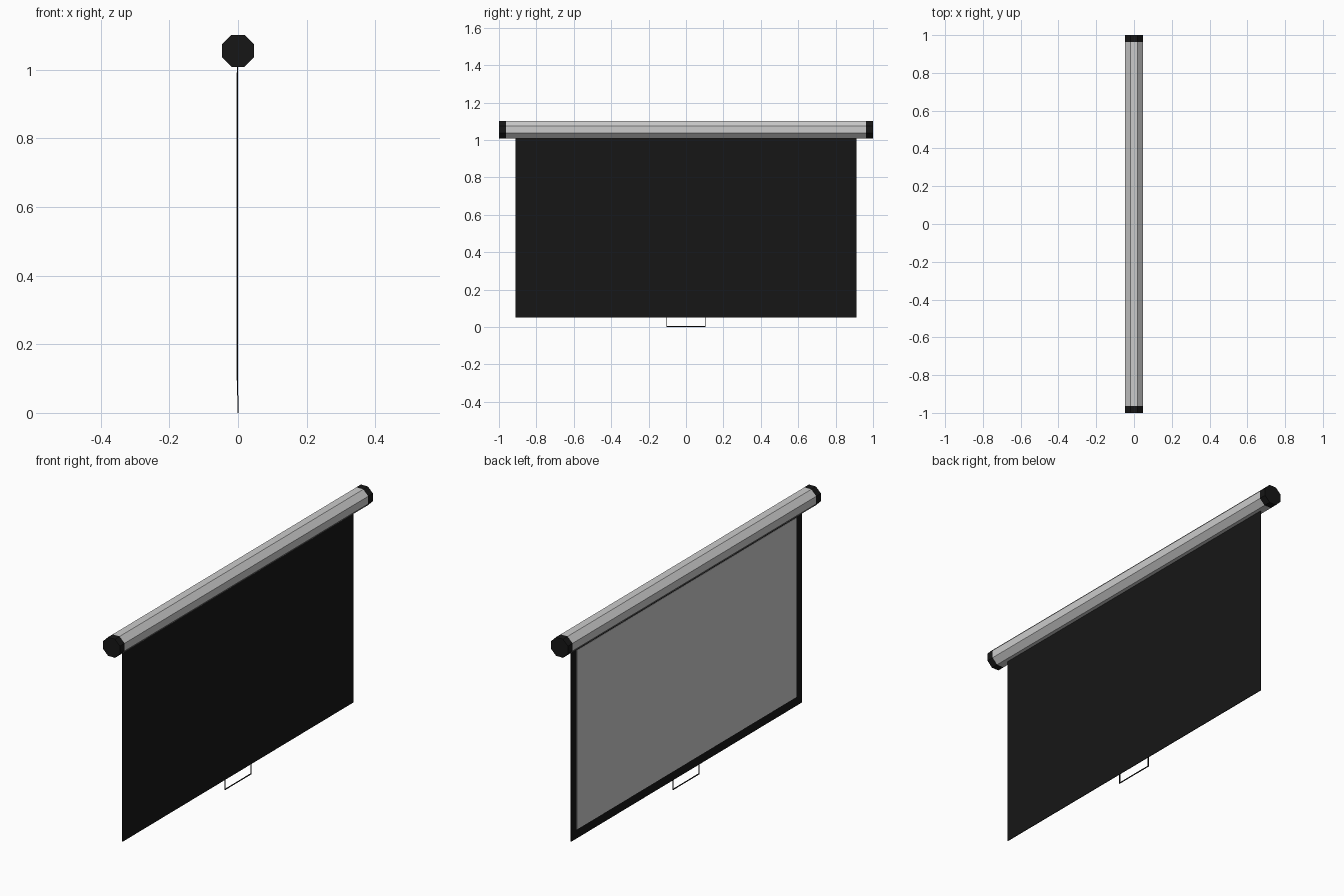
import bpy, bmesh
from math import pi, cos
from mathutils import Matrix, Vector

if "Cube" in bpy.data.objects:
    bpy.data.objects.remove(bpy.data.objects["Cube"])

black = bpy.data.materials.new("black")
black.diffuse_color = (0.008, 0.008, 0.008, 1)
black.use_nodes = True
black.node_tree.nodes["Principled BSDF"].inputs["Base Color"].default_value = black.diffuse_color

AXIS_Z = 1.055      # centre height of the roller housing
APOTHEM = 0.0465    # half the width across the octagon's flats


def finish(name, bm, mat=None):
    mesh = bpy.data.meshes.new(name)
    bm.to_mesh(mesh)
    bm.free()
    obj = bpy.data.objects.new(name, mesh)
    bpy.context.collection.objects.link(obj)
    if mat:
        mesh.materials.append(mat)
    return obj


def octagon_bar(name, y0, y1, capped, mat=None):
    """Flat-topped octagonal bar running along y."""
    bm = bmesh.new()
    r = APOTHEM / cos(pi / 8)
    m = (Matrix.Translation((0, (y0 + y1) / 2, AXIS_Z))
         @ Matrix.Rotation(pi / 2, 4, 'X') @ Matrix.Rotation(pi / 8, 4, 'Z'))
    bmesh.ops.create_cone(bm, cap_ends=capped, segments=8, radius1=r, radius2=r,
                          depth=y1 - y0, matrix=m)
    # put a corner at half a facet so that the top and sides are flat
    first = max(bm.verts, key=lambda v: v.co.z)
    if abs(first.co.x) < 0.001:
        bmesh.ops.rotate(bm, verts=bm.verts, cent=(0, 0, AXIS_Z),
                         matrix=Matrix.Rotation(pi / 8, 3, 'Y'))
    return finish(name, bm, mat)


def box(name, lo, hi, mat=None):
    bm = bmesh.new()
    lo, hi = Vector(lo), Vector(hi)
    m = Matrix.Translation((lo + hi) / 2) @ Matrix.Diagonal((*(hi - lo), 1))
    bmesh.ops.create_cube(bm, size=1, matrix=m)
    return finish(name, bm, mat)


# roller housing and its end caps
octagon_bar("roller_housing", -0.963, 0.963, False)
octagon_bar("end_cap_left", -1.0, -0.963, True, black)
octagon_bar("end_cap_right", 0.963, 1.0, True, black)

# black fabric with the pale picture area on its -x side
box("screen_fabric", (-0.0025, -0.912, 0.05), (0.0005, 0.912, 1.02), black)
box("picture_area", (-0.004, -0.868, 0.095), (-0.0025, 0.868, 0.992))

# pull handle: two uprights and a grip of thin wire
W = 0.002
for side, y in (("left", -0.103), ("right", 0.103)):
    box("handle_upright_" + side, (-W, y - W, 2 * W), (W, y + W, 0.05), black)
box("handle_grip", (-W, -0.103 - W, 0), (W, 0.103 + W, 2 * W), black)
